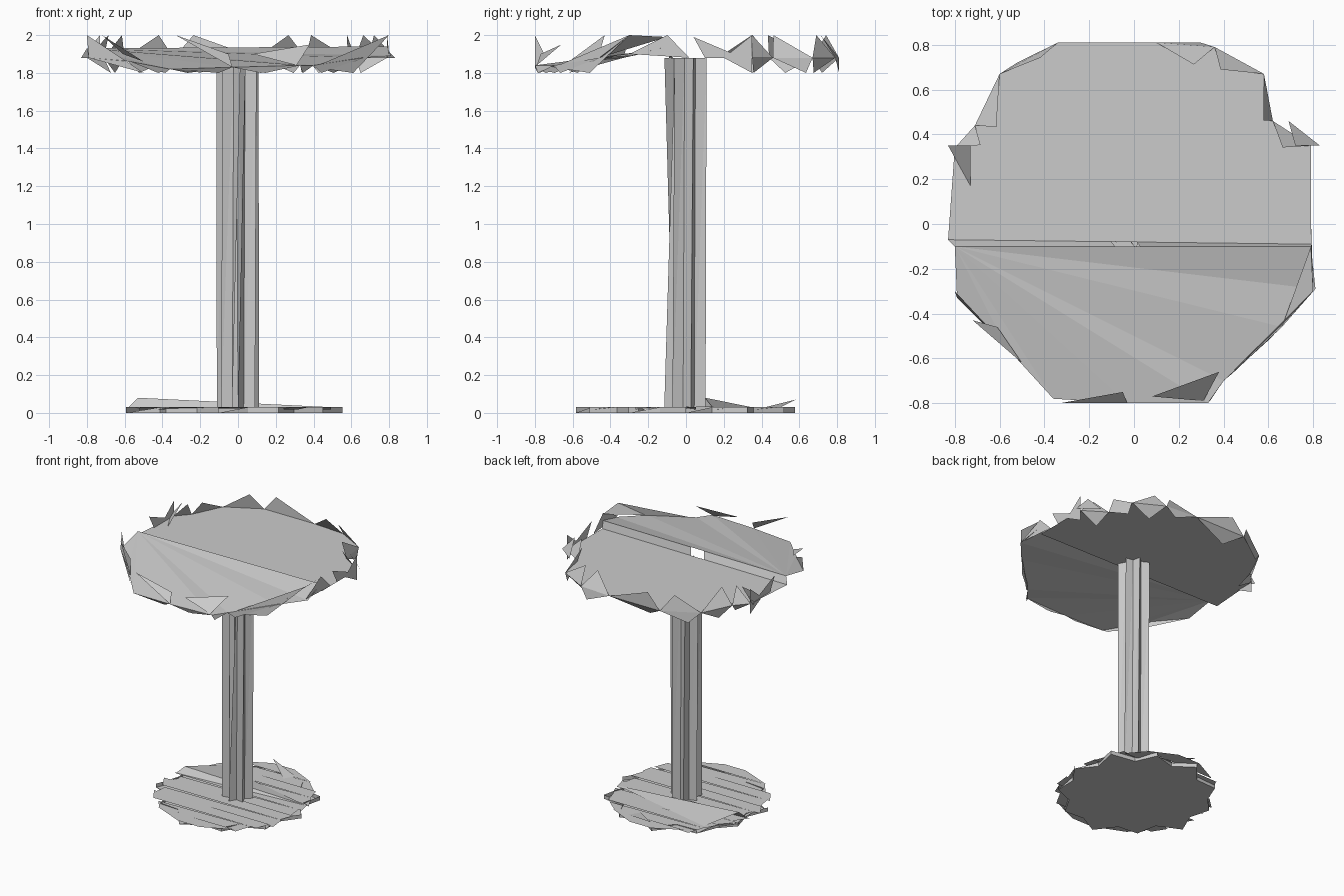
import bpy, bmesh, math, random
from mathutils import Vector

random.seed(4)
if "Cube" in bpy.data.objects:
    bpy.data.objects.remove(bpy.data.objects["Cube"], do_unlink=True)

grey = bpy.data.materials.new("plain grey")
grey.use_nodes = True
colour = (0.6, 0.6, 0.6, 1)
grey.diffuse_color = colour
grey.node_tree.nodes["Principled BSDF"].inputs["Base Color"].default_value = colour


def build(name, polygons):
    """Make one flat shaded object from a list of polygons."""
    bm = bmesh.new()
    for polygon in polygons:
        bm.faces.new([bm.verts.new(point) for point in polygon])
    bmesh.ops.remove_doubles(bm, verts=bm.verts, dist=0.0005)
    bmesh.ops.recalc_face_normals(bm, faces=bm.faces)
    mesh = bpy.data.meshes.new(name)
    bm.to_mesh(mesh)
    bm.free()
    mesh.materials.append(grey)
    part = bpy.data.objects.new(name, mesh)
    bpy.context.collection.objects.link(part)
    return part


def at_height(point, z):
    return Vector((point[0], point[1], z))


def ragged_rim(points, tips, spread):
    """Upright shards on every edge, one for each tip height."""
    shards = []
    for start, end in zip(points, points[1:]):
        for tip_height in tips:
            along = start.lerp(end, random.uniform(0.1, 0.9))
            tip = along * random.uniform(1 - spread, 1 + spread / 4)
            shards.append([start, end, at_height(tip, tip_height)])
    return shards


# Tabletop: flat rear sheet
level, low, high = 1.88, 1.8, 2.0
rear = [at_height(p, level) for p in (
    (0.79, -0.09), (0.79, 0.35), (0.62, 0.46), (0.58, 0.67), (0.36, 0.79),
    (0.1, 0.81), (-0.34, 0.81), (-0.6, 0.67), (-0.71, 0.44), (-0.8, 0.34),
    (-0.83, -0.07))]
build("tabletop_rear_sheet", [rear])

# Tabletop: front fan of long folded shards
hub = Vector((-0.8, -0.1, 1.93))
front = [Vector(p) for p in (
    (0.79, -0.1, 1.94), (0.81, -0.29, 1.89), (0.66, -0.46, level),
    (0.4, -0.7, 1.84), (0.33, -0.8, 1.84), (-0.03, -0.8, 1.83),
    (-0.36, -0.78, 1.82), (-0.57, -0.55, 1.86), (-0.79, -0.33, level))]
build("tabletop_front_fan", [[hub, a, b] for a, b in zip(front, front[1:])])

# Tabletop: slivers that join the two sheets, leaving a small hole
near_left, near_right = 0.45, 0.52
build("tabletop_seam", [
    [rear[-1], hub, hub.lerp(front[0], near_left), rear[-1].lerp(rear[0], near_left)],
    [rear[0], front[0], hub.lerp(front[0], near_right), rear[-1].lerp(rear[0], near_right)]])

# Tabletop: jagged rim, low along the front, with large folded corners
rim = ragged_rim(rear[1:-1], (high, low), 0.12) + ragged_rim(front[2:8], (low, low), 0.04)
rim += [[Vector(p) for p in shard] for shard in (
    ((0.4, -0.7, 1.83), (0.8, -0.3, high), (0.61, -0.51, low)),
    ((0.8, -0.3, high), (0.79, -0.1, 1.99), (0.66, -0.46, level)),
    ((0.79, -0.1, high), (0.8, -0.3, 1.9), (0.79, 0.02, level)),
    ((-0.8, -0.3, high), (-0.79, -0.33, level), (-0.5, -0.62, low)),
    ((-0.72, -0.43, high), (-0.61, -0.46, 1.9), (-0.5, -0.62, 1.86)),
    ((-0.33, -0.8, high), (-0.05, -0.75, 1.9), (-0.03, -0.8, 1.83)),
    ((0.08, -0.77, 1.9), (0.38, -0.66, 1.95), (0.31, -0.79, 1.84)),
    ((0.83, 0.35, level), (0.72, 0.35, high), (0.69, 0.46, level)),
    ((-0.83, 0.35, level), (-0.73, 0.35, high), (-0.73, 0.17, level)))]
for x in (-0.8, 0.79):
    rim += [[Vector((x, y, z)) for y, z in shard] for shard in (
        ((0.2, level), (0.35, high), (0.35, low)),
        ((0.04, 1.99), (0.3, level), (0.1, level)))]
build("tabletop_rim", rim)

# Column: folded strips with a star section, slightly twisted
prongs, outer, inner = 7, 0.115, 0.07
foot, head = 0.03, level


def star(z, twist):
    ring = []
    for i in range(prongs * 2):
        angle = math.pi * (i / prongs - 0.5) + twist
        radius = inner if i % 2 else outer
        ring.append(Vector((radius * math.cos(angle), radius * math.sin(angle), z)))
    return ring


bottom, top = star(foot, 0), star(head, 0.12)
strips = []
last = prongs * 2 - 1
for i in range(prongs * 2):
    j = (i + 1) % (prongs * 2)
    # The front prong is split into one rising and one falling taper
    if i != last:
        strips.append([bottom[i], bottom[j], top[j]])
    if i != 0:
        strips.append([bottom[i], top[j], top[i]])
build("column", strips)

# Base: flat underside with a jagged outline
base_high, base_radius = 0.03, 0.59
corners = 22
outline = []
for i in range(corners):
    angle = math.tau * i / corners
    radius = base_radius * (random.uniform(0.78, 0.9) if i % 2 else random.uniform(0.93, 1.02))
    outline.append(Vector((radius * math.cos(angle) - 0.02, radius * math.sin(angle), 0)))
build("base_underside", [outline])

# Base: long strips across the upper side, with uneven ends
count = 11
edges = [base_radius * (2 * i / count - 1) for i in range(count + 1)]


def strip_end(y, side):
    half = math.sqrt(max(0.01, base_radius ** 2 - y ** 2))
    return side * half * random.uniform(0.86, 1) - 0.02


slats = []
for i, (y0, y1) in enumerate(zip(edges, edges[1:])):
    drop = base_high - 0.012 * (i % 2)
    slats.append([Vector((strip_end(y0, -1), y0, base_high)),
                  Vector((strip_end(y0, 1), y0, drop)),
                  Vector((strip_end(y1, 1), y1, base_high)),
                  Vector((strip_end(y1, -1), y1, drop))])
build("base_upper_strips", slats)

# Base: zigzag edge and the lifted slivers
edge_shards = []
for i, a in enumerate(outline):
    b = outline[(i + 1) % corners]
    edge_shards.append([a, b, at_height(b, base_high)])
    if i % 4:
        edge_shards.append([a, at_height(b, base_high), at_height(a, base_high)])
build("base_edge", edge_shards)
build("base_lifted_slivers", [
    [Vector((-0.53, 0.1, 0.08)), Vector((-0.58, 0.06, base_high)), Vector((0.5, 0.14, base_high))],
    [Vector((-0.53, 0.1, 0.08)), Vector((0.5, 0.14, base_high)), Vector((-0.4, 0.35, base_high))],
    [Vector((-0.1, 0.58, 0.07)), Vector((0.1, 0.42, base_high)), Vector((0.15, 0.5, base_high))]])
